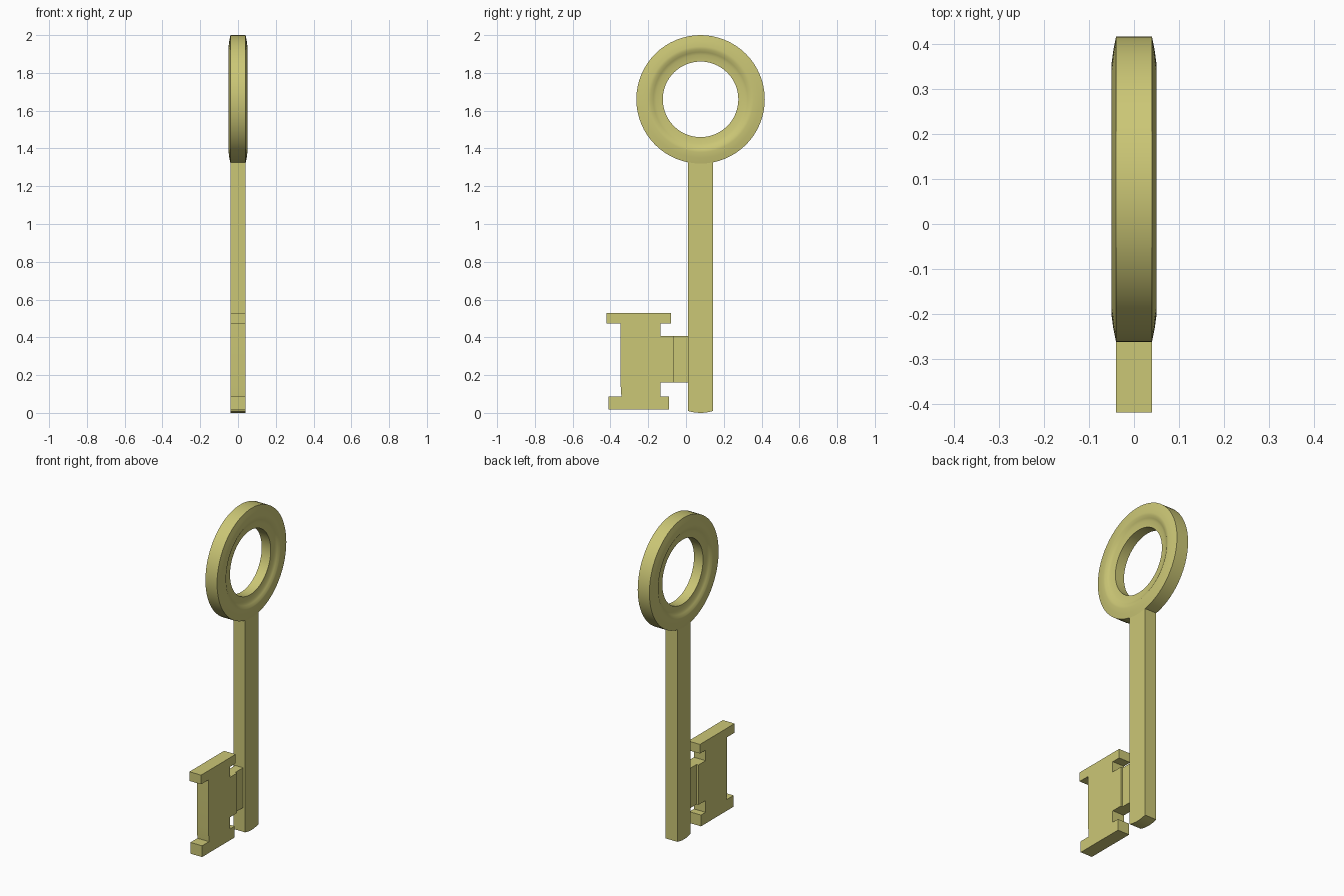
import bpy, bmesh, math

if "Cube" in bpy.data.objects:
    bpy.data.objects.remove(bpy.data.objects["Cube"])

brass = bpy.data.materials.new("brass")
brass.diffuse_color = (0.6, 0.57, 0.18, 1)
brass.use_nodes = True
brass.node_tree.nodes["Principled BSDF"].inputs["Base Color"].default_value = brass.diffuse_color


def finish(name, bm, angle):
    bmesh.ops.recalc_face_normals(bm, faces=bm.faces)
    me = bpy.data.meshes.new(name)
    bm.to_mesh(me)
    bm.free()
    me.materials.append(brass)
    ob = bpy.data.objects.new(name, me)
    bpy.context.collection.objects.link(ob)
    bpy.ops.object.select_all(action='DESELECT')
    ob.select_set(True)
    bpy.context.view_layer.objects.active = ob
    bpy.ops.object.shade_smooth_by_angle(angle=math.radians(angle))
    return ob


def plate(name, outline, half):
    """Extrude a (y, z) outline symmetrically about x = 0."""
    bm = bmesh.new()
    face = bm.faces.new([bm.verts.new((-half, y, z)) for y, z in outline])
    ext = bmesh.ops.extrude_face_region(bm, geom=[face])
    moved = [v for v in ext["geom"] if isinstance(v, bmesh.types.BMVert)]
    bmesh.ops.translate(bm, verts=moved, vec=(2 * half, 0, 0))
    return finish(name, bm, 30)


# Bow: lathed ring with a raised ridge stepping down to the hole
CY, CZ, SEG = 0.077, 1.66, 64
side = [(0.34, 0.04), (0.31, 0.046), (0.28, 0.05), (0.265, 0.049),
        (0.25, 0.04), (0.235, 0.034), (0.20, 0.031)]
profile = side + [(r, -x) for r, x in reversed(side)]
bm = bmesh.new()
rings = []
for i in range(SEG):
    a = 2 * math.pi * i / SEG
    rings.append([bm.verts.new((x, CY + r * math.cos(a), CZ + r * math.sin(a)))
                  for r, x in profile])
n = len(profile)
for i in range(SEG):
    p, q = rings[i], rings[(i + 1) % SEG]
    for j in range(n):
        k = (j + 1) % n
        bm.faces.new((p[j], p[k], q[k], q[j]))
finish("bow_ring", bm, 50)

# Shaft: flat bar with a slightly rounded tip
tip = [(CY + 0.066 * t, 0.01 * t * t) for t in (-1, -0.67, -0.33, 0, 0.33, 0.67, 1)]
plate("shaft", tip + [(CY + 0.066, 1.36), (CY - 0.066, 1.36)], 0.04)

# Bit: I-shaped plate with a stub towards the shaft
plate("bit", [(-0.41, 0.017), (-0.09, 0.017), (-0.09, 0.087), (-0.135, 0.087),
              (-0.135, 0.16), (-0.065, 0.16), (-0.065, 0.408), (-0.135, 0.408),
              (-0.135, 0.473), (-0.08, 0.473), (-0.08, 0.53), (-0.42, 0.53),
              (-0.42, 0.473), (-0.347, 0.473), (-0.347, 0.16), (-0.342, 0.087),
              (-0.41, 0.087)], 0.04)

# Neck: thinner web joining bit and shaft
plate("bit_neck", [(-0.075, 0.16), (0.03, 0.16), (0.03, 0.408), (-0.075, 0.408)], 0.027)
